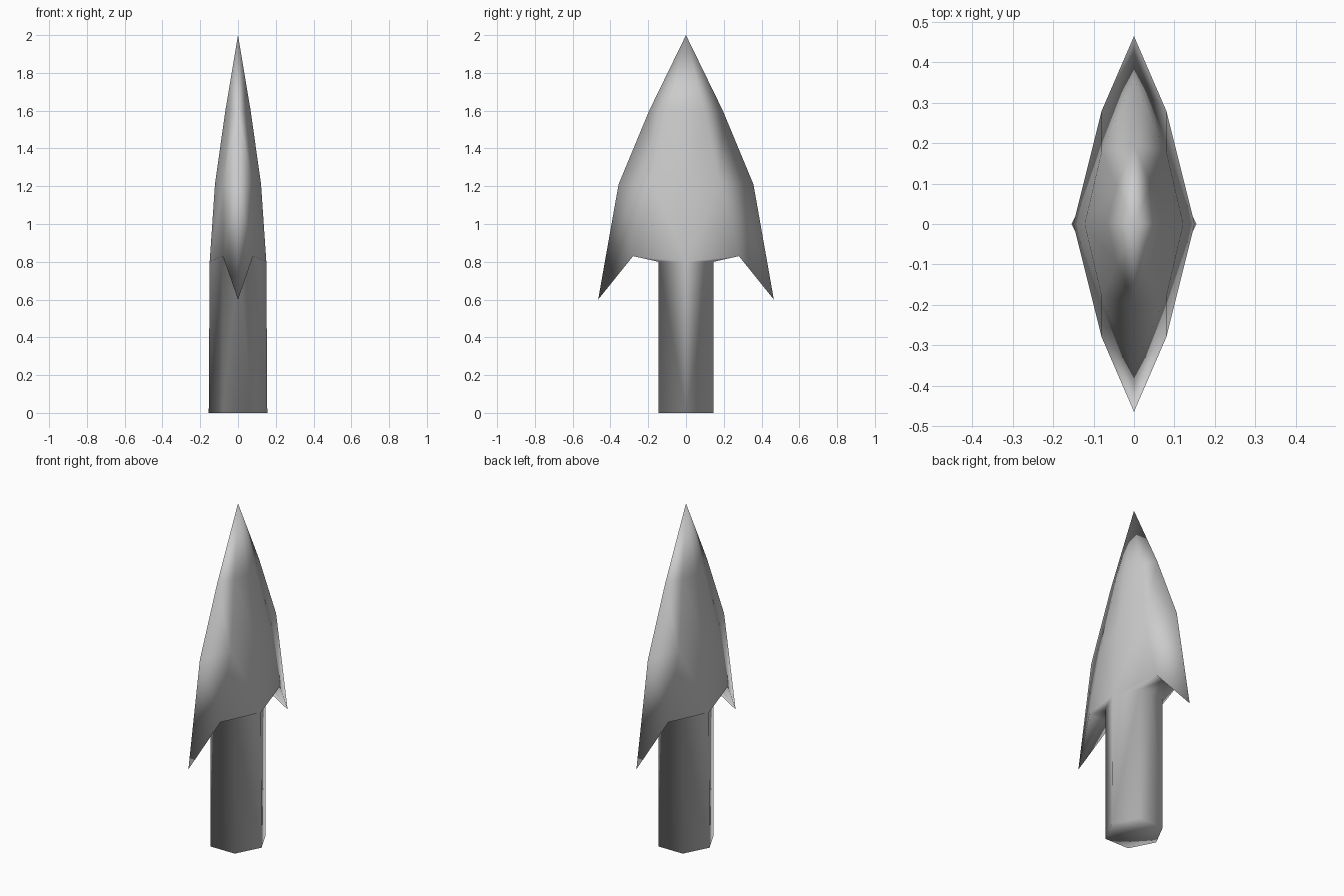
import bpy, bmesh
from mathutils import Matrix

if "Cube" in bpy.data.objects:
    bpy.data.objects.remove(bpy.data.objects["Cube"])

bm = bmesh.new()


def points(*coords):
    return [bm.verts.new(c) for c in coords]


def strip(lower, upper):
    # faces between two neighbouring rows of points
    for i in range(len(lower) - 1):
        bm.faces.new((lower[i], lower[i + 1], upper[i + 1], upper[i]))


# One quarter of the blade: ridge, flank and cutting edge at each height
barb = points((.15, 0, .80), (.08, .28, .83), (0, .465, .60))
wide = points((.122, 0, 1.21), (.08, .18, 1.21), (0, .357, 1.21))
narrow = points((.067, 0, 1.6), (.043, .095, 1.6), (0, .195, 1.6))
tip, = points((0, 0, 2))
strip(barb, wide)
strip(wide, narrow)
for i in range(2):
    bm.faces.new((narrow[i], narrow[i + 1], tip))

# One quarter of the six-sided shaft, sharing the ridge point with the blade
foot = points((.155, 0, 0), (.08, .145, 0), (0, .145, 0))
neck = [barb[0]] + points((.08, .145, .8), (0, .145, .8))
centre, = points((0, 0, 0))
strip(foot, neck)
bm.faces.new([centre] + foot[::-1])

# Underside of the blade and barb
notch, = points((0, .28, .83))
bm.faces.new((barb[0], neck[1], barb[1]))
bm.faces.new((neck[1], neck[2], notch, barb[1]))
bm.faces.new((barb[1], notch, barb[2]))

# Mirror the quarter to all four sides
for axis in "XY":
    bmesh.ops.mirror(bm, geom=bm.verts[:] + bm.edges[:] + bm.faces[:],
                     matrix=Matrix.Identity(4), axis=axis, merge_dist=1e-4)
    bmesh.ops.remove_doubles(bm, verts=bm.verts[:], dist=1e-4)
bmesh.ops.dissolve_limit(bm, angle_limit=.001, verts=bm.verts[:], edges=bm.edges[:])
bmesh.ops.recalc_face_normals(bm, faces=bm.faces[:])
for f in bm.faces:
    f.smooth = True

mesh = bpy.data.meshes.new("arrowhead")
bm.to_mesh(mesh)
bm.free()
arrowhead = bpy.data.objects.new("arrowhead", mesh)
bpy.context.collection.objects.link(arrowhead)
